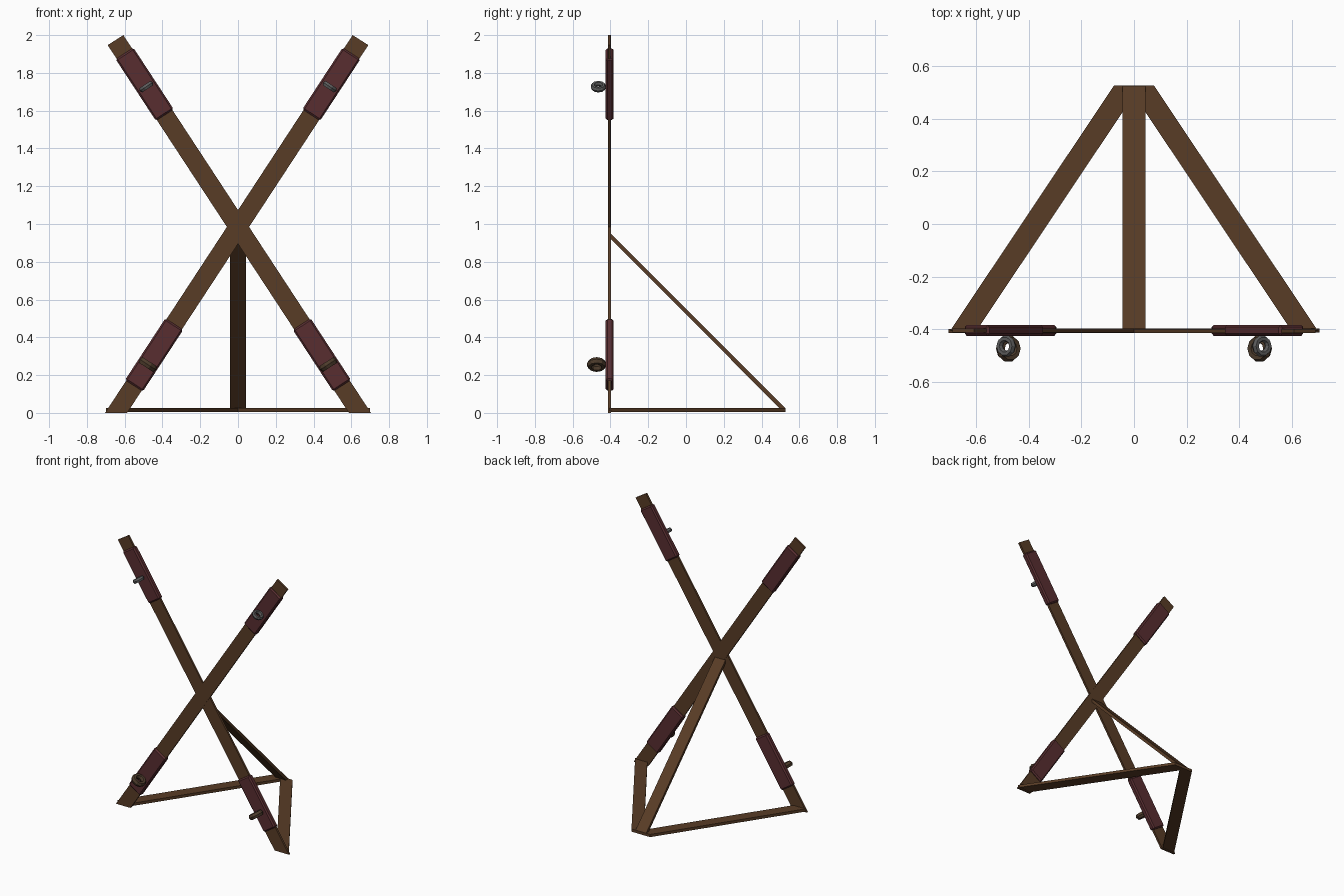
import bpy, bmesh, math
from mathutils import Matrix, Vector

if "Cube" in bpy.data.objects:
    bpy.data.objects.remove(bpy.data.objects["Cube"])


def material(name, rgb):
    m = bpy.data.materials.new(name)
    m.diffuse_color = (*rgb, 1)
    m.use_nodes = True
    m.node_tree.nodes["Principled BSDF"].inputs["Base Color"].default_value = m.diffuse_color
    return m


WOOD = material("brown wood", (0.098, 0.045, 0.019))
PAD = material("dark red padding", (0.098, 0.027, 0.030))
METAL = material("grey metal", (0.11, 0.11, 0.11))
LEATHER = material("dark brown leather", (0.075, 0.045, 0.025))


def add_object(name, bm, mat):
    bmesh.ops.recalc_face_normals(bm, faces=bm.faces)
    mesh = bpy.data.meshes.new(name)
    bm.to_mesh(mesh)
    bm.free()
    mesh.materials.append(mat)
    ob = bpy.data.objects.new(name, mesh)
    bpy.context.collection.objects.link(ob)
    return ob


def prism(name, points, push, mat):
    """Extrude a flat outline of 3D points along a vector."""
    bm = bmesh.new()
    face = bm.faces.new([bm.verts.new(p) for p in points])
    new = bmesh.ops.extrude_face_region(bm, geom=[face])["geom"]
    verts = [v for v in new if isinstance(v, bmesh.types.BMVert)]
    bmesh.ops.translate(bm, verts=verts, vec=Vector(push))
    return add_object(name, bm, mat)


LEAN = math.atan2(1.293, 1.975)


def beam_x(z):
    return -0.645 + z * 1.293 / 1.975


def pad(name, side, z):
    """Padded wrap around a beam, chamfered on all edges."""
    bm = bmesh.new()
    bmesh.ops.create_cube(bm, size=1)
    bmesh.ops.scale(bm, verts=bm.verts, vec=(0.112, 0.042, 0.39))
    bmesh.ops.bevel(bm, geom=bm.edges[:], offset=0.009, segments=1, affect='EDGES')
    ob = add_object(name, bm, PAD)
    ob.location = (side * beam_x(z), -0.404, z)
    ob.rotation_euler = (0, side * LEAN, 0)


def ring(name, side, y, z, major, minor, mat):
    """Cuff ring whose axis follows the beam."""
    bpy.ops.mesh.primitive_torus_add(
        major_segments=10, minor_segments=6, major_radius=major, minor_radius=minor,
        location=(side * beam_x(z), y, z), rotation=(0, side * LEAN, 0))
    ob = bpy.context.object
    ob.name = name
    ob.scale = (1, 1, 1.25)
    ob.data.materials.append(mat)


for side, label in ((1, "rising_right"), (-1, "rising_left")):
    # crossed beam, cut flat on the floor and square at the top
    outline = [(-0.704, 0), (-0.587, 0), (0.69, 1.947), (0.607, 2.0)]
    y = -0.412 - (0.002 if side > 0 else 0)
    prism("beam_" + label, [(side * x, y, z) for x, z in outline], (0, 0.015, 0), WOOD)

    # padding and cuffs near both ends of the beam
    pad("lower_pad_" + label, side, 0.307)
    pad("upper_pad_" + label, side, 1.74)
    ring("ankle_cuff_" + label, side, -0.473, 0.256, 0.036, 0.0165, LEATHER)
    ring("wrist_cuff_" + label, side, -0.464, 1.727, 0.029, 0.0125, METAL)

    # floor plank running to the back corner
    floor = [(-0.698, -0.405), (-0.598, -0.405), (0.024, 0.526), (-0.076, 0.526)]
    prism("floor_plank_" + label, [(side * x, y, 0.005) for x, y in floor], (0, 0, 0.02), WOOD)

# sloping rear brace
brace = [(-0.405, 0.955), (-0.405, 0.928), (0.508, 0.012), (0.526, 0.012), (0.526, 0.024)]
prism("rear_brace", [(-0.043, y, z) for y, z in brace], (0.086, 0, 0), WOOD)
